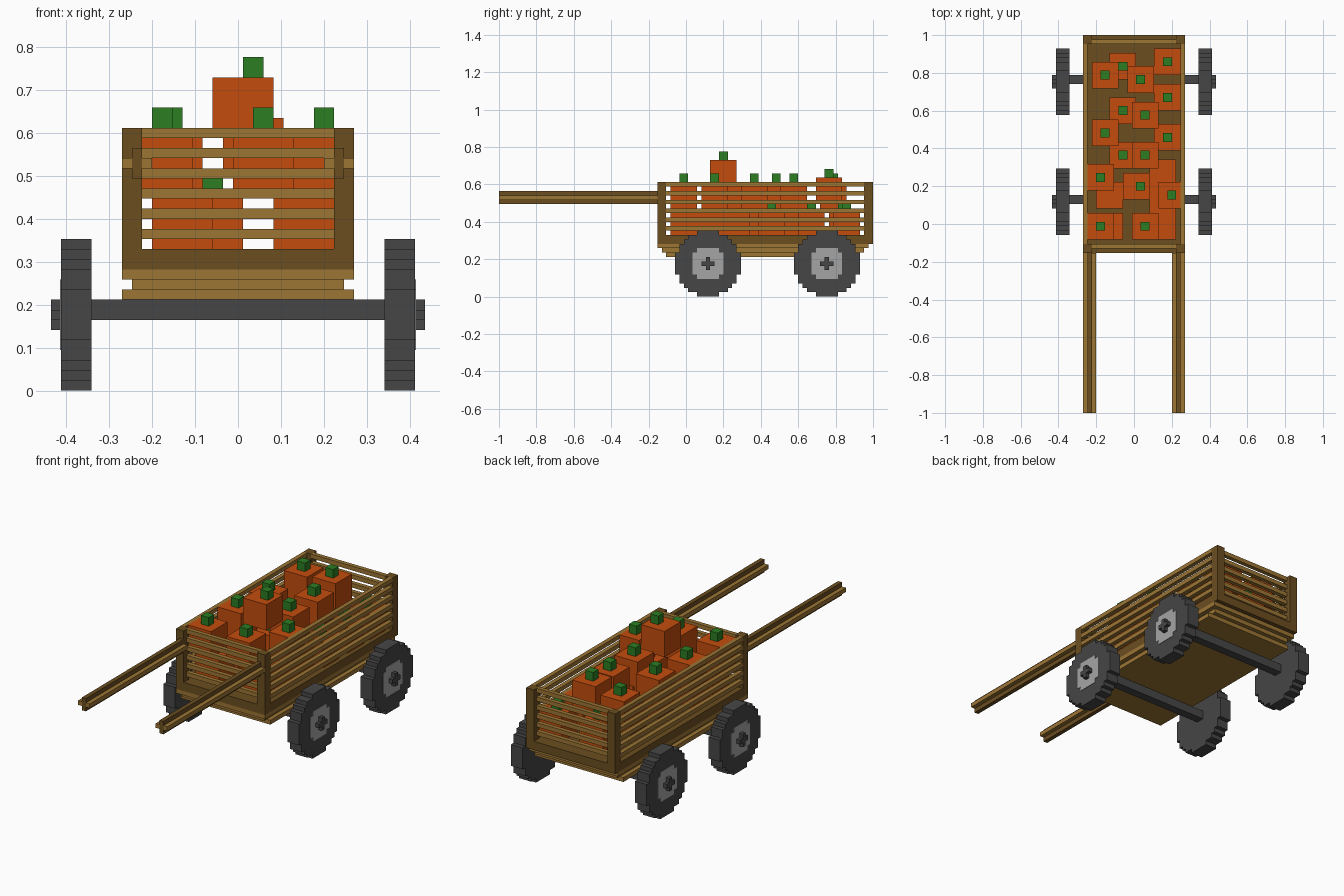
import bpy, bmesh, math

cube = bpy.data.objects.get("Cube")
if cube:
    bpy.data.objects.remove(cube, do_unlink=True)

U = 2 / 85      # one block of the grid
Y0 = 42.5       # y blocks are counted from the tips of the shafts


def material(name, r, g, b):
    m = bpy.data.materials.new(name)
    m.diffuse_color = (r, g, b, 1)
    m.use_nodes = True
    bsdf = m.node_tree.nodes["Principled BSDF"]
    bsdf.inputs["Base Color"].default_value = (r, g, b, 1)
    bsdf.inputs["Roughness"].default_value = 0.9
    return m


DARK = material("dark wood", 0.147, 0.076, 0.0144)
LIGHT = material("light wood", 0.332, 0.178, 0.034)
ORANGE = material("pumpkin orange", 0.55, 0.073, 0.004)
GREEN = material("stem green", 0.025, 0.205, 0.016)
IRON = material("wheel grey", 0.061, 0.061, 0.061)
STEEL = material("hub plate grey", 0.376, 0.376, 0.376)


def finish(name, bm, mat):
    bmesh.ops.recalc_face_normals(bm, faces=bm.faces)
    me = bpy.data.meshes.new(name)
    bm.to_mesh(me)
    bm.free()
    me.materials.append(mat)
    ob = bpy.data.objects.new(name, me)
    bpy.context.collection.objects.link(ob)
    return ob


def box(name, mat, x, y, z):
    """Box from (min, max) block ranges."""
    bm = bmesh.new()
    bmesh.ops.create_cube(bm, size=1)
    for v in bm.verts:
        v.co.x = (x[1] if v.co.x > 0 else x[0]) * U
        v.co.y = ((y[1] if v.co.y > 0 else y[0]) - Y0) * U
        v.co.z = (z[1] if v.co.z > 0 else z[0]) * U
    return finish(name, bm, mat)


def disc(name, mat, half_widths, x, cy, cz):
    """Stepped disc across x; half widths run from the centre row outwards."""
    n = len(half_widths) - 1
    right = []
    for row in range(-n, n + 1):
        w = half_widths[abs(row)]
        right += [(w, row - 0.5), (w, row + 0.5)]
    outline = right + [(-a, b) for a, b in reversed(right)]
    points = [p for i, p in enumerate(outline) if p != outline[i - 1]]
    bm = bmesh.new()
    verts = [bm.verts.new((x[0] * U, (cy + a - Y0) * U, (cz + b) * U)) for a, b in points]
    face = bm.faces.new(verts)
    out = bmesh.ops.extrude_face_region(bm, geom=[face])
    for v in out["geom"]:
        if isinstance(v, bmesh.types.BMVert):
            v.co.x = x[1] * U
    return finish(name, bm, mat)


# Bed: three light layers stepping in below a dark floor
box("bed_bottom_layer", LIGHT, (-11.5, 11.5), (38, 82), (9, 10))
box("bed_middle_layer", LIGHT, (-10.5, 10.5), (37, 83), (10, 11))
box("bed_upper_layer", LIGHT, (-11.5, 11.5), (36, 84), (11, 12))
box("floor", DARK, (-11.5, 11.5), (36, 85), (12, 14))

# Corner posts
for side, s in (("left", 1), ("right", -1)):
    xs = sorted((9.5 * s, 11.5 * s))
    box("front_post_" + side, DARK, xs, (36, 38), (14, 26))
    box("back_post_" + side, DARK, xs, (83, 85), (14, 26))

# Slatted walls
for i, z in enumerate(range(15, 26, 2), 1):
    box(f"front_slat_{i}", LIGHT, (-9.5, 9.5), (37, 38), (z, z + 1))
    box(f"back_slat_{i}", LIGHT, (-9.5, 9.5), (83, 84), (z, z + 1))
    box(f"left_slat_{i}", LIGHT, (10.5, 11.5), (38, 83), (z, z + 1))
    box(f"right_slat_{i}", LIGHT, (-11.5, -10.5), (38, 83), (z, z + 1))

# Shafts: a dark core with a light strip on each side
for side, s in (("left", 1), ("right", -1)):
    box("shaft_core_" + side, DARK, sorted((9.5 * s, 10.5 * s)), (0, 36), (21, 24))
    box("shaft_outer_strip_" + side, LIGHT, sorted((10.5 * s, 11.5 * s)), (0, 36), (22, 23))
    box("shaft_inner_strip_" + side, LIGHT, sorted((8.5 * s, 9.5 * s)), (0, 36), (22, 23))

# Axles, wheels, hub plates and hub crosses
WHEEL = (7.5, 7.5, 7.5, 6.5, 6.5, 5.5, 4.5, 2.5)
PLATE = (3.5, 3.5, 3.5, 2.5)
CROSS = (1.5, 0.5)
for end, cy in (("front", 47.5), ("back", 74.5)):
    box(end + "_axle", IRON, (-14.5, 14.5), (cy - 0.5, cy + 1.5), (7, 9))
    for side, s in (("left", 1), ("right", -1)):
        tag = f"{end}_{side}"
        disc("wheel_" + tag, IRON, WHEEL, (14.5 * s, 17.5 * s), cy, 7.5)
        disc("hub_plate_" + tag, STEEL, PLATE, (17.4 * s, 17.6 * s), cy, 7.5)
        disc("hub_cross_" + tag, IRON, CROSS, (17.5 * s, 18.5 * s), cy, 7.5)

# Pumpkins: (x centre, y centre, base height, stem offset in x or None)
PUMPKINS = [
    # lower layer
    (7.5, 79, 14, 0), (7.5, 71, 14, 0), (7.5, 62, 14, 0),
    (-2.5, 78, 14, 0), (-2.5, 68, 14, 0), (-2.5, 58, 14, 0),
    (-5.5, 49, 14, None), (-5.5, 42, 14, None),
    (6.5, 54, 14, None), (6.5, 48, 14, None), (6.5, 42, 14, None),
    # upper layer
    (-6.5, 76, 20, 0), (-6.5, 63, 20, 0), (-7.5, 53, 20, 0), (-7.5, 42, 20, 0),
    (2.5, 42, 20, 0), (2.5, 58, 20, 0), (2.5, 67, 20, 0), (8.5, 49, 20, 0),
    (1.5, 75, 21, 0),
    # top of the heap
    (0.5, 51, 25, 1),
]
for i, (x, y, z, stem) in enumerate(PUMPKINS, 1):
    box(f"pumpkin_{i}", ORANGE, (x - 3, min(x + 3, 10.5)), (y - 3, y + 3), (z, z + 6))
    if stem is not None:
        sx = x + stem
        box(f"pumpkin_stem_{i}", GREEN, (sx - 1, sx + 1), (y - 1, y + 1), (z + 6, z + 8))
